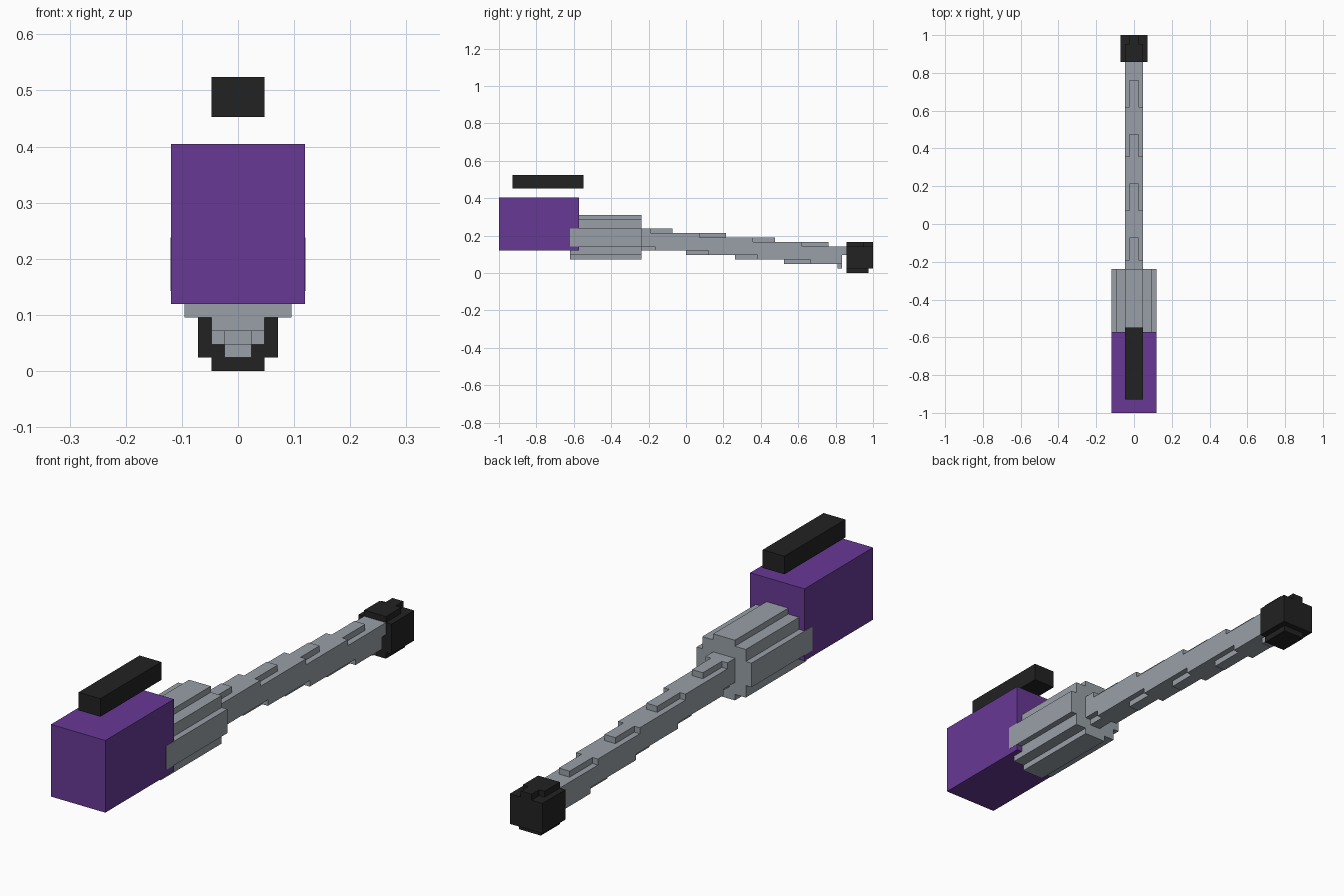
import bpy
import bmesh

cube = bpy.data.objects.get("Cube")
if cube:
    bpy.data.objects.remove(cube, do_unlink=True)

U = 1 / 42  # size of one block


def material(name, rgb):
    m = bpy.data.materials.new(name)
    m.use_nodes = True
    color = (*rgb, 1)
    m.diffuse_color = color
    bsdf = m.node_tree.nodes["Principled BSDF"]
    bsdf.inputs["Base Color"].default_value = color
    bsdf.inputs["Roughness"].default_value = 0.8
    return m


PURPLE = material("purple", (0.138, 0.040, 0.305))
GREY = material("steel grey", (0.319, 0.352, 0.392))
BLACK = material("soft black", (0.016, 0.016, 0.016))


def finish(name, bm, mat):
    bmesh.ops.recalc_face_normals(bm, faces=bm.faces)
    mesh = bpy.data.meshes.new(name)
    bm.to_mesh(mesh)
    bm.free()
    mesh.materials.append(mat)
    obj = bpy.data.objects.new(name, mesh)
    bpy.context.collection.objects.link(obj)
    return obj


def blocks(name, boxes, mat):
    """Boxes as (half width, y start, y end, z start, z end) in blocks."""
    bm = bmesh.new()
    for w, y0, y1, z0, z1 in boxes:
        verts = bmesh.ops.create_cube(bm, size=1)["verts"]
        for v in verts:
            v.co = (v.co.x * 2 * w * U,
                    (y0 if v.co.y < 0 else y1) * U,
                    (z0 if v.co.z < 0 else z1) * U)
    return finish(name, bm, mat)


def prism(name, half, y0, y1, mat):
    """Extrude a mirrored (x, z) outline along y."""
    outline = half + [(-x, z) for x, z in reversed(half)]
    bm = bmesh.new()
    face = bm.faces.new([bm.verts.new((x * U, y0 * U, z * U)) for x, z in outline])
    ext = bmesh.ops.extrude_face_region(bm, geom=[face])["geom"]
    bmesh.ops.translate(bm, vec=(0, (y1 - y0) * U, 0),
                        verts=[g for g in ext if isinstance(g, bmesh.types.BMVert)])
    return finish(name, bm, mat)


# Rear housing and the bar floating above it
blocks("housing", [(5, -42, -24, 5, 17)], PURPLE)
blocks("top_bar", [(2, -39, -23, 19, 22)], BLACK)

# Stepped round motor body, a hair wider than the housing
W = 5.04
prism("motor_body", [(2, 3), (2, 4), (4, 4), (4, 6), (W, 6), (W, 10),
                     (4, 10), (4, 12), (2, 12), (2, 13)], -26, -10, GREY)

# Sloping shaft: per layer z, full-width span and narrow span
layers = {
    9: ((-11, -8), (-11, -3)),
    8: ((-11, 3), (-11, 9)),
    7: ((-11, 15), (-11, 20)),
    6: ((-11, 26), (-11, 32)),
    5: ((-7, 37), (-11, 37)),
    4: ((5, 37), (0, 37)),
    3: ((16, 35), (11, 35)),
    2: ((28, 35), (22, 35)),
    1: (None, (34, 35)),
}
shaft = []
for z, (wide, narrow) in layers.items():
    if wide:
        shaft.append((2, *wide, z, z + 1))
        # narrow ends that stick out past the full-width span
        if narrow[0] < wide[0]:
            shaft.append((1, narrow[0], wide[0], z, z + 1))
        if narrow[1] > wide[1]:
            shaft.append((1, wide[1], narrow[1], z, z + 1))
    else:
        shaft.append((1, *narrow, z, z + 1))
blocks("shaft", shaft, GREY)

# Head at the far end
blocks("head", [(3, 36, 42, 1, 6),
                (2, 36, 41, 0, 1),
                (2, 36, 40, 6, 7),
                (1, 40, 42, 6, 7)], BLACK)
